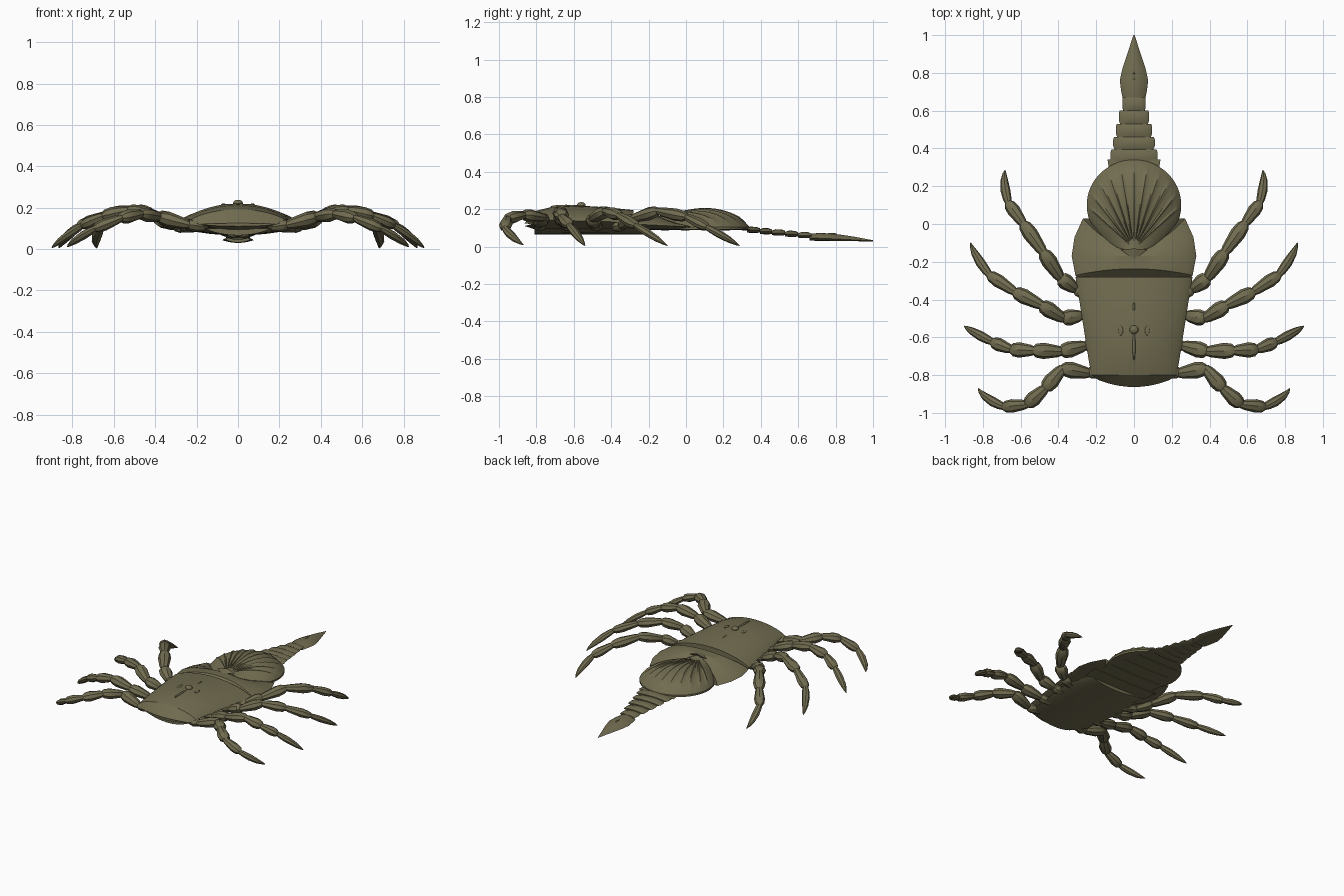
import bpy
from math import sin, cos, pi, atan2
from mathutils import Vector

if "Cube" in bpy.data.objects:
    bpy.data.objects.remove(bpy.data.objects["Cube"])

mat = bpy.data.materials.new("olive")
mat.diffuse_color = (0.165, 0.15, 0.08, 1)
mat.use_nodes = True
mat.node_tree.nodes["Principled BSDF"].inputs["Base Color"].default_value = mat.diffuse_color


def make(name, verts, faces, angle=0.5):
    me = bpy.data.meshes.new(name)
    me.from_pydata([tuple(v) for v in verts], [], faces)
    me.materials.append(mat)
    me.shade_smooth()
    me.set_sharp_from_angle(angle=angle)
    ob = bpy.data.objects.new(name, me)
    bpy.context.collection.objects.link(ob)
    return ob


def skin(name, rings, angle=0.5):
    """Join equal rings of points into a closed, capped surface."""
    n = len(rings[0])
    faces = [tuple(range(n))[::-1]]
    for r in range(len(rings) - 1):
        for i in range(n):
            j = (i + 1) % n
            faces.append((r*n + i, r*n + j, r*n + n + j, r*n + n + i))
    faces.append(tuple(range((len(rings) - 1)*n, len(rings)*n)))
    return make(name, [p for ring in rings for p in ring], faces, angle)


def lens(name, rows, n=12, power=1.0, angle=0.5):
    """Loft sharp-edged lens sections; row = y, half width, top, edge, bottom, bow."""
    rings = []
    for y, w, top, edge, bot, bow in rows:
        ring = []
        for k in range(2*n):
            up = k < n
            s = cos(pi*k/n)
            h = 1 - s*s
            z = edge + (top - edge)*h**power if up else edge + (bot - edge)*h**.8
            ring.append((w*s, y + bow*h, z))
        rings.append(ring[::-1])
    return skin(name, rings, angle)


def ellipsoid(name, loc, scale):
    bpy.ops.mesh.primitive_uv_sphere_add(segments=12, ring_count=8, radius=1, location=loc)
    ob = bpy.context.object
    ob.name, ob.scale = name, scale
    ob.data.materials.append(mat)
    ob.data.shade_smooth()


# front carapace
lens("carapace", [(-.825, .19, .125, .12, .11, -.038), (-.80, .226, .192, .142, .09, 0),
                  (-.72, .24, .212, .142, .09, 0), (-.58, .262, .22, .138, .09, 0),
                  (-.42, .287, .21, .134, .09, 0), (-.28, .31, .195, .125, .09, 0)], 16, .8)

# carapace details: eye knob, side eyes, ridges
ellipsoid("eye_knob", (0, -.56, .222), (.024, .024, .016))
for side in (-1, 1):
    ellipsoid("side_eye", (side*.07, -.565, .216), (.012, .026, .004))
ellipsoid("front_ridge", (0, -.64, .214), (.008, .085, .01))
ellipsoid("back_ridge", (0, -.44, .209), (.006, .03, .006))

# underside plate with chamfered corners
lens("under_plate", [(-.81, .15, .1, .098, .066, 0), (-.73, .22, .1, .1, .066, 0),
                     (-.36, .265, .1, .1, .066, 0), (-.19, .2, .1, .098, .066, 0)])

# shoulder segment with swept-back corners
lens("shoulder_segment", [(-.285, .30, .135, .115, .09, 0), (-.272, .31, .187, .12, .09, .035),
                          (-.17, .33, .185, .115, .09, 0), (-.07, .315, .165, .11, .09, -.075),
                          (.03, .27, .14, .105, .09, -.155)], 16, .8)
make("shoulder_point", [(-.07, -.135, .182), (.07, -.135, .182), (0, -.19, .184), (0, -.13, .197)],
     [(0, 2, 3), (2, 1, 3), (0, 3, 1), (0, 1, 2)], .05)

# ribbed fan shell, slightly pointed toward the hinge
hinge, N, T = Vector((0, -.13)), 144, 18
verts, faces = [], []
for t in range(T + 1):
    for a in range(N):
        th = 2*pi*a/N
        edge = Vector((.25*cos(th), .10 + .24*sin(th)))
        p = hinge + (edge - hinge)*max(t/T, .01)
        rr = min(1, (p.x/.25)**2 + ((p.y - .1)/.24)**2)
        fan = atan2(p.x, p.y - hinge.y)
        u = t/T
        rib = 0
        if abs(fan) < .95 and .15 < u < .94:
            rib = .007*max(0, cos(fan*2*pi/.165))**3
        front = max(0, .1 - p.y)/.24
        z = .105 + .095*(1 - rr)**.75
        verts.append((p.x, p.y, z + (.192 - z)*front**1.5*max(0, 1 - abs(p.x)/.2) + rib))
for t in range(T):
    for a in range(N):
        b = (a + 1) % N
        faces.append((t*N + a, (t + 1)*N + a, (t + 1)*N + b, t*N + b))
base = len(verts)
verts += [(x, y, .092) for x, y, z in verts[T*N:]]
faces += [(T*N + a, base + a, base + (a + 1) % N, T*N + (a + 1) % N) for a in range(N)]
faces += [tuple(range(base, base + N))[::-1], tuple(range(N))]
make("fan_shell", verts, faces, .6)

# overlapping belly plates below the shell
for i in range(5):
    y, w = -.2 + i*.108, .26 - i*.03
    lens("belly_plate", [(y, w - .015, .1, .094, .09, 0), (y + .11, w, .1, .092, .086, 0)])

# tapering tail segments
ys = [.325, .395, .46, .53, .60, .67]
ws = [.125, .111, .096, .08, .062]
for i, w in enumerate(ws):
    y0, y1, z = ys[i], ys[i + 1], .088 - i*.007
    lens("tail_segment", [(y0, w*.93, z + .012, z, z - .012, 0),
                          (y0 + .02, w, z + .019, z, z - .015, 0),
                          (y1 - .015, w, z + .017, z, z - .015, 0),
                          (y1, w*.95, z + .01, z, z - .012, 0)], 12, .7)

# tail spike
lens("tail_spike", [(.66, .059, .068, .046, .032, 0), (.71, .069, .073, .045, .031, 0),
                    (.76, .075, .071, .043, .031, 0), (.82, .062, .065, .04, .03, 0),
                    (.90, .036, .053, .036, .029, 0), (1.0, .003, .034, .031, .028, 0)])
ellipsoid("spike_ridge", (0, .78, .069), (.006, .026, .004))


def tube(name, pts, radii, n=8):
    """Faceted tube along a path."""
    rings = []
    for i, p in enumerate(pts):
        d = (pts[min(i + 1, len(pts) - 1)] - pts[max(i - 1, 0)]).normalized()
        sx = d.cross(Vector((0, 0, 1))).normalized()
        up = sx.cross(d)
        rings.append([p + radii[i]*(cos(2*pi*k/n)*sx + .82*sin(2*pi*k/n)*up) for k in range(n)])
    skin(name, rings, .6)


# four pairs of jointed legs
legs = {
    "front": [(.15, -.77, .105), (.24, -.79, .118), (.38, -.765, .155), (.47, -.87, .17),
              (.565, -.955, .15), (.69, -.968, .10), (.825, -.87, .01)],
    "second": [(.15, -.63, .10), (.26, -.645, .12), (.385, -.675, .16), (.53, -.67, .188),
               (.65, -.665, .16), (.75, -.625, .115), (.9, -.54, .005)],
    "third": [(.2, -.47, .10), (.28, -.485, .115), (.375, -.50, .15), (.49, -.43, .19),
              (.63, -.36, .168), (.765, -.27, .115), (.865, -.10, .005)],
    "rear": [(.22, -.38, .10), (.31, -.345, .112), (.39, -.285, .15), (.48, -.15, .19),
             (.585, 0, .16), (.665, .11, .105), (.682, .285, .005)],
}
size = [.036, .044, .043, .041, .036]
for label, path in legs.items():
    for side in (-1, 1):
        pts = [Vector((side*x, y, z)) for x, y, z in path]
        for i, r in enumerate(size):
            a, b = pts[i], pts[i + 1]
            tube(label + "_leg_link", [a.lerp(b, t) for t in (-.05, .12, .65, .92, 1.04)],
                 [r*k for k in (.5, .72, 1, .85, .5)])
        # curved claw, sagging outward from the straight line
        a, b = pts[5], pts[6]
        out = (a - pts[4]).normalized()
        tube(label + "_leg_claw",
             [a.lerp(b, t) + out*.09*t*(1 - t) for t in (-.05, .1, .3, .6, .85, 1)],
             [.015, .023, .026, .02, .01, .002])
